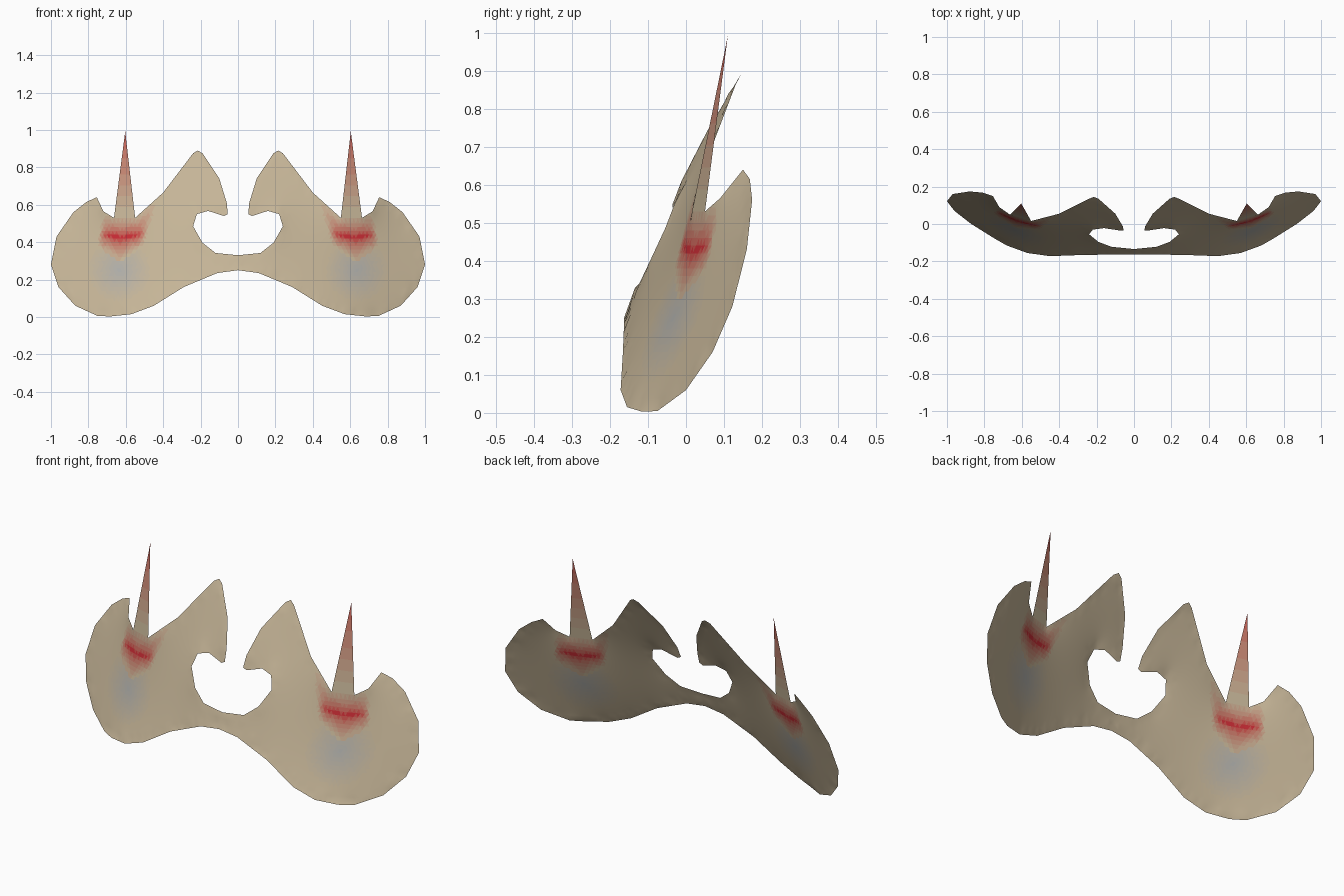
import bpy, bmesh, math
from mathutils import Vector
from mathutils.geometry import delaunay_2d_cdt, intersect_point_line

if "Cube" in bpy.data.objects:
    bpy.data.objects.remove(bpy.data.objects["Cube"])

# Right half outline of the curved sheet: x, z, depth y
OUTLINE = [
    (0, .25, -.163), (.11, .235, -.163), (.29, .16, -.166), (.45, .06, -.172),
    (.57, .015, -.155), (.68, .003, -.115), (.75, .005, -.075), (.87, .06, 0),
    (.96, .16, .07), (1, .28, .122), (.97, .43, .16), (.88, .56, .174),
    (.81, .615, .168), (.755, .64, .15), (.72, .565, .09), (.663, .53, .05),
    (.55, .53, .016), (.40, .665, .055), (.24, .875, .135), (.215, .89, .145),
    (.19, .875, .135), (.10, .74, .055), (.06, .61, -.012), (.055, .55, -.035),
    (.075, .54, -.035), (.16, .567, -.022), (.22, .55, -.03), (.24, .485, -.055),
    (.19, .397, -.096), (.12, .342, -.122), (0, .33, -.134)]
STAR = [(.55, .53), (.41, .65), (.51, .38), (.635, .29), (.755, .38),
        (.72, .565), (.663, .53)]
CORE = [(.525, .44), (.62, .425), (.715, .44)]
TAN, RED, GREY = (.56, .46, .31), (.58, .025, .035), (.42, .42, .40)
STEPS = 8


def mix_materials(name, target):
    mats = []
    for i in range(1, STEPS + 1):
        m = bpy.data.materials.new(f"{name}_{i}")
        m.diffuse_color = [a + (b - a) * i / STEPS for a, b in zip(TAN, target)] + [1]
        m.use_nodes = True
        m.node_tree.nodes["Principled BSDF"].inputs["Base Color"].default_value = m.diffuse_color
        mats.append(m)
    return mats


tan = bpy.data.materials.new("tan")
tan.diffuse_color = (*TAN, 1)
tan.use_nodes = True
tan.node_tree.nodes["Principled BSDF"].inputs["Base Color"].default_value = tan.diffuse_color
PALETTE = [tan] + mix_materials("red", RED) + mix_materials("grey", GREY)


def seg_dist(p, a, b):
    a, b = Vector(a), Vector(b)
    t = max(0, min(1, (p - a).dot(b - a) / (b - a).length_squared))
    return (p - a - (b - a) * t).length


def edge_dist(p, pts, closed=True):
    pairs = zip(pts, pts[1:] + pts[:1]) if closed else zip(pts, pts[1:])
    return min(seg_dist(p, a, b) for a, b in pairs)


def inside(p, poly):
    hit = False
    for a, b in zip(poly, poly[1:] + poly[:1]):
        if (a[1] > p.y) != (b[1] > p.y):
            if p.x < a[0] + (b[0] - a[0]) * (p.y - a[1]) / (b[1] - a[1]):
                hit = not hit
    return hit


def tint(p):
    # red star around the spike foot, grey spot below it
    if inside(p, STAR):
        d, c = edge_dist(p, STAR), edge_dist(p, CORE, False)
        return round(STEPS * d / (d + c + 1e-6))
    k = round(STEPS * max(0, 1 - (p - Vector((.635, .25))).length / .17))
    return STEPS + k if k else 0


def finish(name, bm):
    me = bpy.data.meshes.new(name)
    for f in bm.faces:
        f.smooth = True
        f.normal_update()
        if f.normal.y > 0:
            f.normal_flip()
    bm.to_mesh(me)
    bm.free()
    for m in PALETTE:
        me.materials.append(m)
    ob = bpy.data.objects.new(name, me)
    bpy.context.collection.objects.link(ob)
    mir = ob.modifiers.new("mirror", 'MIRROR')
    mir.merge_threshold = .0005
    return ob


# Mask sheet: fill the outline with a fine triangulation
rim = []
for a, b in zip(OUTLINE, OUTLINE[1:] + OUTLINE[:1]):
    a, b = Vector(a), Vector(b)
    n = max(1, round((b - a).length / .025))
    rim += [a.lerp(b, i / n) for i in range(n)]
rim2 = [(v.x, v.y) for v in rim]
STEP = .02
points = [Vector(p) for p in rim2]
for j in range(45):
    for i in range(51):
        p = Vector(((i + .5 * (j % 2)) * STEP, j * STEP))
        if inside(p, rim2) and edge_dist(p, rim2) > .01:
            points.append(p)
verts, _, faces, orig, _, _ = delaunay_2d_cdt(
    points, [], [list(range(len(rim)))], 1, 1e-5)

# Depth relaxes smoothly inward from the rim
depth, fixed = [0] * len(verts), set()
for k, src in enumerate(orig):
    if src and src[0] < len(rim):
        depth[k] = rim[src[0]].z
        fixed.add(k)
near = [set() for _ in verts]
for f in faces:
    for a in f:
        near[a].update(b for b in f if b != a)
for _ in range(500):
    for k in range(len(verts)):
        if k not in fixed and near[k]:
            depth[k] = sum(depth[m] for m in near[k]) / len(near[k])

bm = bmesh.new()
bv = [bm.verts.new((p.x, d, p.y)) for p, d in zip(verts, depth)]
for f in faces:
    face = bm.faces.new([bv[k] for k in f])
    c = face.calc_center_median()
    face.material_index = tint(Vector((c.x, c.z)))
finish("mask_sheet", bm)

# Spikes: flat tapering blades, redder toward the tip
bm = bmesh.new()
left, right, tip = Vector((.55, .016, .53)), Vector((.663, .05, .53)), Vector((.603, .11, .992))
rows = [(bm.verts.new(left.lerp(tip, i / 16)), bm.verts.new(right.lerp(tip, i / 16)))
        for i in range(16)]
top = bm.verts.new(tip)
for i, (a, b) in enumerate(rows):
    loop = (a, b, rows[i + 1][1], rows[i + 1][0]) if i < 15 else (a, b, top)
    bm.faces.new(loop).material_index = round(i / 16 * STEPS * .9)
finish("spikes", bm)
